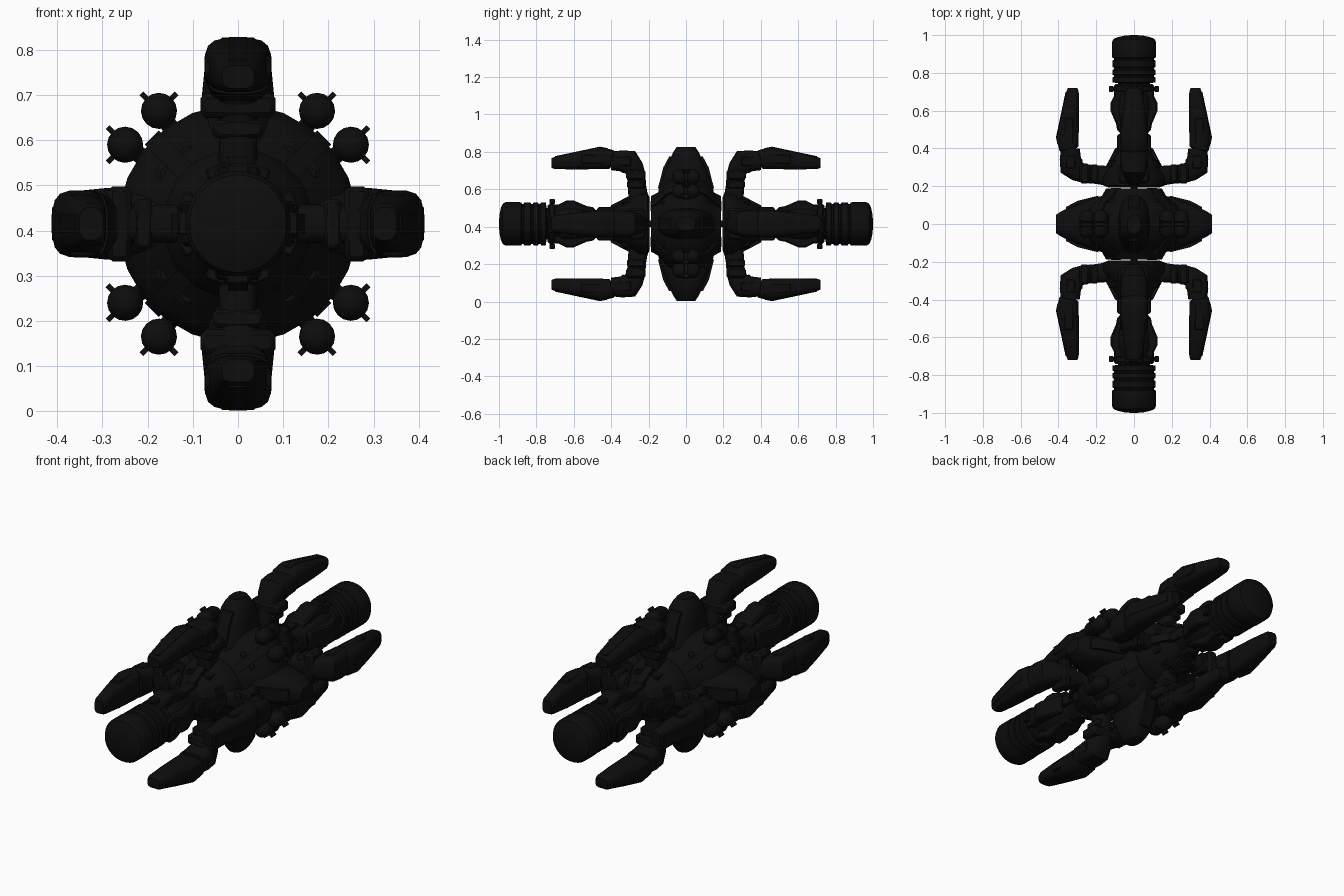
import bpy, bmesh
from math import sin, cos, pi, radians, copysign
from mathutils import Matrix, Vector

if "Cube" in bpy.data.objects:
    bpy.data.objects.remove(bpy.data.objects["Cube"])

CENTRE = Matrix.Translation((0, 0, 0.415))

hull = bpy.data.materials.new("near black hull")
hull.use_nodes = True
COLOUR = (0.004, 0.004, 0.004, 1)
hull.diffuse_color = COLOUR
hull.node_tree.nodes["Principled BSDF"].inputs["Base Color"].default_value = COLOUR


def place(name, bm, matrices, bevel=0):
    """Turn a bmesh into linked copies, one for each matrix about the hub."""
    bmesh.ops.recalc_face_normals(bm, faces=bm.faces)
    mesh = bpy.data.meshes.new(name)
    bm.to_mesh(mesh)
    bm.free()
    mesh.materials.append(hull)
    for i, m in enumerate(matrices):
        ob = bpy.data.objects.new(name if i == 0 else f"{name}_{i + 1}", mesh)
        bpy.context.collection.objects.link(ob)
        ob.matrix_world = CENTRE @ m
        if bevel:
            mod = ob.modifiers.new("bevel", 'BEVEL')
            mod.width = bevel
            mod.segments = 1
        if i == 0:
            bpy.ops.object.select_all(action='DESELECT')
            ob.select_set(True)
            bpy.context.view_layer.objects.active = ob
            bpy.ops.object.shade_smooth_by_angle(angle=radians(35))


def skin(rings):
    """Bridge equal rings of points and cap both ends."""
    bm = bmesh.new()
    rows = [[bm.verts.new(p) for p in ring] for ring in rings]
    n = len(rows[0])
    for a, b in zip(rows, rows[1:]):
        for i in range(n):
            j = (i + 1) % n
            bm.faces.new((a[i], a[j], b[j], b[i]))
    bm.faces.new(rows[0])
    bm.faces.new(rows[-1])
    return bm


def revolve(profile, n):
    """Turn (radius, y) points around the long axis."""
    return skin([[(r * sin(2 * pi * (i + .5) / n), y, r * cos(2 * pi * (i + .5) / n))
                  for i in range(n)] for r, y in profile])


def loft(sections, power=0.6, n=16):
    """Rounded-box sections (radius, y, half thickness, half width) along a bent path."""
    pts = [Vector((0, s[1], s[0])) for s in sections]
    rings = []
    for i, (r, y, thick, wide) in enumerate(sections):
        t = (pts[min(i + 1, len(pts) - 1)] - pts[max(i - 1, 0)]).normalized()
        side = Vector((0, -t.z, t.y))
        ring = []
        for k in range(n):
            a = 2 * pi * (k + .5) / n
            u = copysign(abs(cos(a)) ** power, cos(a)) * wide
            v = copysign(abs(sin(a)) ** power, sin(a)) * thick
            ring.append(pts[i] + Vector((u, 0, 0)) + side * v)
        rings.append(ring)
    return skin(rings)


def plate(outline, half):
    """Extrude a (radius, y) outline sideways."""
    return skin([[(x, y, r) for r, y in outline] for x in (-half, half)])


def box(x, y, r, sx, sy, sr):
    bm = bmesh.new()
    bmesh.ops.create_cube(bm, size=1, matrix=Matrix.Translation((x, y, r))
                          @ Matrix.Diagonal((sx, sy, sr, 1)))
    return bm


def around(count, start=0):
    return [Matrix.Rotation(radians(start + 360 * k / count), 4, 'Y') for k in range(count)]


ENDS = [Matrix.Identity(4), Matrix.Rotation(pi, 4, 'Z')]
QUARTERS = around(4)
ALL_ARMS = [q @ e for q in QUARTERS for e in ENDS]

# Central body with a waist at each end
half_body = [(.265, .045), (.24, .10), (.17, .15), (.15, .187)]
place("central_body", revolve([(r, -y) for r, y in reversed(half_body)] + half_body, 24), ENDS[:1])
place("waist_joint", revolve([(.018, -.21), (.018, .21)], 12), ENDS[:1])

# Four bulbous lobes and their side plates
place("body_lobe", loft([(.12, 0, .155, .085), (.20, 0, .145, .085), (.29, 0, .112, .08),
                         (.35, 0, .085, .074), (.385, 0, .068, .056), (.412, 0, .05, .036)], .75, 20),
      QUARTERS)
place("lobe_ridge", plate([(.19, .15), (.30, .122), (.36, .09), (.36, 0), (.19, 0)], .03), ALL_ARMS)
for x in (-.07, .07):
    place("lobe_pod", loft([(.23, 0, .06, .03), (.27, 0, .06, .03), (.31, 0, .04, .022)], .75, 12),
          [q @ Matrix.Translation((x * .75, 0, 0)) for q in QUARTERS])

# Diagonal ribs over the central body
place("body_rib", plate([(.12, .19), (.15, .19), (.18, .157), (.245, .11), (.27, .06),
                         (.27, 0), (.12, 0)], .022),
      [m @ e for m in around(4, 45) for e in ENDS])

# Paired capsule pods on stems, with small ears
for angle, tilt in ((35, 10), (55, -10)):
    pods = around(4, angle)
    place("pod", revolve([(.012, -.075), (.03, -.065), (.04, -.045), (.04, -.012), (.036, -.008),
                          (.036, .008), (.04, .012), (.04, .045), (.03, .065), (.012, .075)], 16),
          [m @ Matrix.Translation((0, 0, .305)) for m in pods])
    place("pod_stem", loft([(.17, 0, .04, .026), (.225, 0, .03, .02), (.30, 0, .03, .018)], .75, 12), pods)
    place("pod_foot", revolve([(.015, -.13), (.026, -.12), (.026, .12), (.015, .13)], 12),
          [m @ Matrix.Translation((0, 0, .192)) for m in pods])
    for ear in (-45, 45):
        place("pod_ear", box(0, 0, .04, .012, .035, .03),
              [m @ Matrix.Translation((0, 0, .305))
               @ Matrix.Rotation(radians(ear + (35 - angle if angle < 45 else 35 - angle + 20) - tilt * 3.5), 4, 'Y')
               for m in pods])

# End hubs that carry the claw arms
place("arm_hub", revolve([(.14, .194), (.168, .205), (.168, .25), (.15, .28), (.115, .34),
                          (.085, .39), (.07, .42)], 16), ENDS)
place("hub_tooth", box(0, .315, .125, .045, .05, .025),
      [m @ e for m in around(8, 22.5) for e in ENDS], .004)
place("hub_fin", plate([(.06, .21), (.165, .21), (.172, .26), (.10, .40), (.06, .42)], .022), ALL_ARMS)

# Bent claw arms: strut and elbow, collar, blade
place("claw_arm", loft([(.10, .25, .055, .045), (.20, .262, .05, .042), (.265, .267, .05, .048),
                        (.30, .28, .055, .06), (.33, .305, .068, .068), (.337, .345, .057, .072),
                        (.337, .40, .05, .072)]), ALL_ARMS)
place("arm_collar", box(0, .268, .262, .166, .105, .055), ALL_ARMS, .012)
place("collar_pad", box(0, .268, .21, .11, .095, .04), ALL_ARMS, .008)
place("claw_blade", loft([(.337, .385, .042, .06), (.345, .40, .052, .075), (.352, .455, .06, .074),
                          (.338, .58, .047, .062), (.325, .70, .033, .046), (.325, .72, .026, .036)]),
      ALL_ARMS)
place("blade_spine", plate([(.30, .42), (.405, .42), (.413, .46), (.362, .70), (.30, .70)], .02), ALL_ARMS)
for x in (-1, 1):
    place("blade_side_plate", box(x * .066, .49, .345, .014, .14, .05), ALL_ARMS, .005)
    place("elbow_side_plate", box(x * .066, .33, .335, .014, .07, .05), ALL_ARMS, .005)

# Long end barrels: neck, fairings, clamp ring, ribbed drum with domed cap
place("barrel_neck", revolve([(.075, .40), (.075, .48), (.085, .50), (.095, .60),
                              (.095, .66), (.085, .68), (.085, .76)], 24), ENDS)
place("neck_fairing", plate([(.05, .48), (.088, .49), (.095, .53), (.125, .60), (.125, .64),
                             (.105, .68), (.105, .74), (.05, .74)], .05), ALL_ARMS, .008)
place("neck_spine", plate([(.05, .36), (.09, .37), (.09, .47), (.05, .49)], .028), ALL_ARMS, .006)
place("clamp_ring", revolve([(.08, .70), (.108, .705), (.108, .73), (.08, .735)], 24), ENDS)
place("clamp_lug", box(0, .715, .12, .05, .03, .026), ALL_ARMS, .004)
drum = [(.085, .745), (.115, .75)]
for groove in (.775, .815, .865):
    drum += [(.115, groove), (.107, groove + .004), (.107, groove + .012), (.115, groove + .016)]
drum += [(.117, .89), (.117, .965), (.108, .98), (.085, .99), (.05, .997), (.015, 1.0)]
place("barrel_drum", revolve(drum, 32), ENDS)
